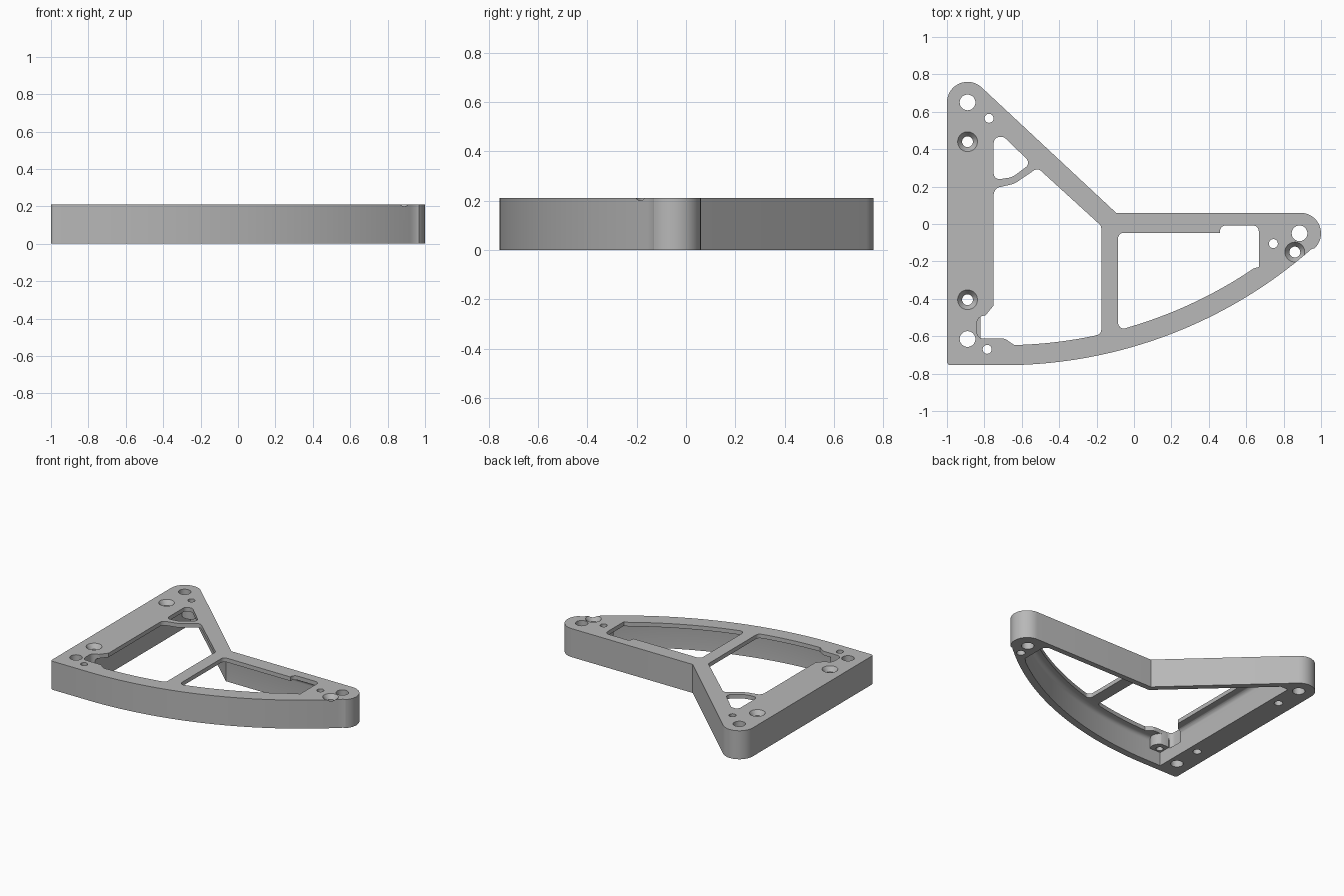
import bpy, bmesh, math
from mathutils import Vector

cube = bpy.data.objects.get("Cube")
if cube:
    bpy.data.objects.remove(cube, do_unlink=True)

HEIGHT = 0.21
PLATE = 0.18  # underside of the top plate

grey = bpy.data.materials.new("grey")
grey.use_nodes = True
grey.diffuse_color = (0.48, 0.48, 0.48, 1)
grey.node_tree.nodes["Principled BSDF"].inputs["Base Color"].default_value = (0.48, 0.48, 0.48, 1)


def arc(cx, cy, r, a0, a1, n):
    """Points on a circle, angles in degrees."""
    angles = [math.radians(a0 + (a1 - a0) * i / n) for i in range(n + 1)]
    return [(cx + r * math.cos(a), cy + r * math.sin(a)) for a in angles]


def front_arc(r, x0, x1, n=32):
    """Points on the long front curve, or on one parallel to it."""
    a0, a1 = (math.degrees(-math.acos((x + 0.7) / r)) for x in (x0, x1))
    return arc(-0.7, 1.745, r, a0, a1, n)


def rounded(points):
    """Outline in which a third number on a point rounds its corner."""
    out = []
    for i, p in enumerate(points):
        if len(p) == 2:
            out.append(p)
            continue
        c = Vector(p[:2])
        u = (Vector(points[i - 1][:2]) - c).normalized()
        v = (Vector(points[(i + 1) % len(points)][:2]) - c).normalized()
        half = u.angle(v) / 2
        reach = p[2] / math.tan(half)
        centre = c + (u + v).normalized() * p[2] / math.sin(half)
        start, end = c + u * reach - centre, c + v * reach - centre
        for k in range(7):
            d = start.lerp(end, k / 6).normalized() * p[2]
            out.append(tuple(centre + d))
    return out


def prism(name, outline, z0, z1, fillet=0):
    bm = bmesh.new()
    base = bm.faces.new([bm.verts.new((x, y, z0)) for x, y in outline])
    top = bmesh.ops.extrude_face_region(bm, geom=[base])["geom"]
    verts = [g for g in top if isinstance(g, bmesh.types.BMVert)]
    bmesh.ops.translate(bm, verts=verts, vec=(0, 0, z1 - z0))
    if fillet:
        edges = [e for e in bm.edges if all(v.co.z > z1 - 1e-4 for v in e.verts)]
        bmesh.ops.bevel(bm, geom=edges, offset=fillet, segments=5, profile=0.5,
                        affect='EDGES', clamp_overlap=False)
    bmesh.ops.recalc_face_normals(bm, faces=bm.faces)
    return add_object(name, bm)


def cone(name, x, y, r0, r1, z0, z1):
    bm = bmesh.new()
    bmesh.ops.create_cone(bm, cap_ends=True, segments=32, radius1=r0, radius2=r1, depth=z1 - z0)
    bmesh.ops.translate(bm, verts=bm.verts, vec=(x, y, (z0 + z1) / 2))
    return add_object(name, bm)


def add_object(name, bm):
    mesh = bpy.data.meshes.new(name)
    bm.to_mesh(mesh)
    bm.free()
    mesh.materials.append(grey)
    obj = bpy.data.objects.new(name, mesh)
    bpy.context.collection.objects.link(obj)
    return obj


def combine(body, tool, operation='DIFFERENCE'):
    tool.hide_render = True
    mod = body.modifiers.new(tool.name, 'BOOLEAN')
    mod.operation, mod.solver, mod.object = operation, 'EXACT', tool
    bpy.context.view_layer.objects.active = body
    bpy.ops.object.modifier_apply(modifier=mod.name)
    bpy.data.objects.remove(tool, do_unlink=True)


# Solid body
outline = rounded([(-1, -0.755, 0.02)] + front_arc(2.5, -0.7, 0.95, 48)
                  + arc(0.89, -0.05, 0.11, -46, 90, 16) + [(-0.096, 0.06)]
                  + arc(-0.89, 0.65, 0.11, 47, 180, 16))
body = prism("bracket_body", outline, 0, HEIGHT)

# Hollow underside with thin outer walls
pocket = rounded([(-0.82, -0.705)] + front_arc(2.45, -0.7, 0.75)
                 + [(0.79, -0.19), (0.79, 0.02, 0.04), (-0.113, 0.02),
                    (-0.76, 0.62), (-0.82, 0.62)])
combine(body, prism("pocket", pocket, -0.1, PLATE, 0.03))

# Bosses around the small holes
SMALL = [(-0.775, 0.565), (-0.785, -0.67), (0.745, -0.105)]
for x, y in SMALL:
    combine(body, cone("boss", x, y, 0.065, 0.065, 0.1, 0.195), 'UNION')

# Windows through the top plate
main_window = [(-0.75, 0.19, 0.04), (-0.64, 0.215, 0.1), (-0.515, 0.30, 0.03),
               (-0.175, -0.01, 0.03), (-0.175, -0.588, 0.03)]
main_window += front_arc(2.393, -0.22, -0.64, 16)
main_window += [(-0.69, -0.613, 0.03), (-0.84, -0.613, 0.035), (-0.84, -0.49, 0.04),
                (-0.795, -0.49, 0.01), (-0.75, -0.435)]
small_window = [(-0.75, 0.235, 0.03), (-0.65, 0.25, 0.1), (-0.55, 0.325, 0.03),
                (-0.695, 0.465, 0.03), (-0.75, 0.465, 0.03)]
tip_window = [(-0.085, -0.047, 0.03), (0.46, -0.047), (0.46, -0.008, 0.03),
              (0.667, -0.008, 0.03), (0.667, -0.23)]
tip_window += front_arc(2.393, 0.64, -0.03, 20) + [(-0.085, -0.57, 0.03)]
for points in (main_window, small_window, tip_window):
    combine(body, prism("window", rounded(points), 0.09, 0.3))

# Plain, small and countersunk holes
for x, y in [(-0.89, 0.65), (-0.89, -0.615), (0.885, -0.05)]:
    combine(body, cone("hole", x, y, 0.042, 0.042, -0.1, 0.3))
for x, y in SMALL:
    combine(body, cone("small_hole", x, y, 0.024, 0.024, -0.1, 0.3))
for x, y in [(-0.89, 0.44), (-0.89, -0.405), (0.86, -0.15)]:
    combine(body, cone("screw_hole", x, y, 0.029, 0.029, -0.1, 0.3))
    combine(body, cone("countersink", x, y, 0.02, 0.064, HEIGHT - 0.045, HEIGHT + 0.015))

# Smooth curves with crisp edges
bpy.ops.object.select_all(action='DESELECT')
body.select_set(True)
bpy.context.view_layer.objects.active = body
bpy.ops.object.shade_smooth_by_angle(angle=math.radians(30))
